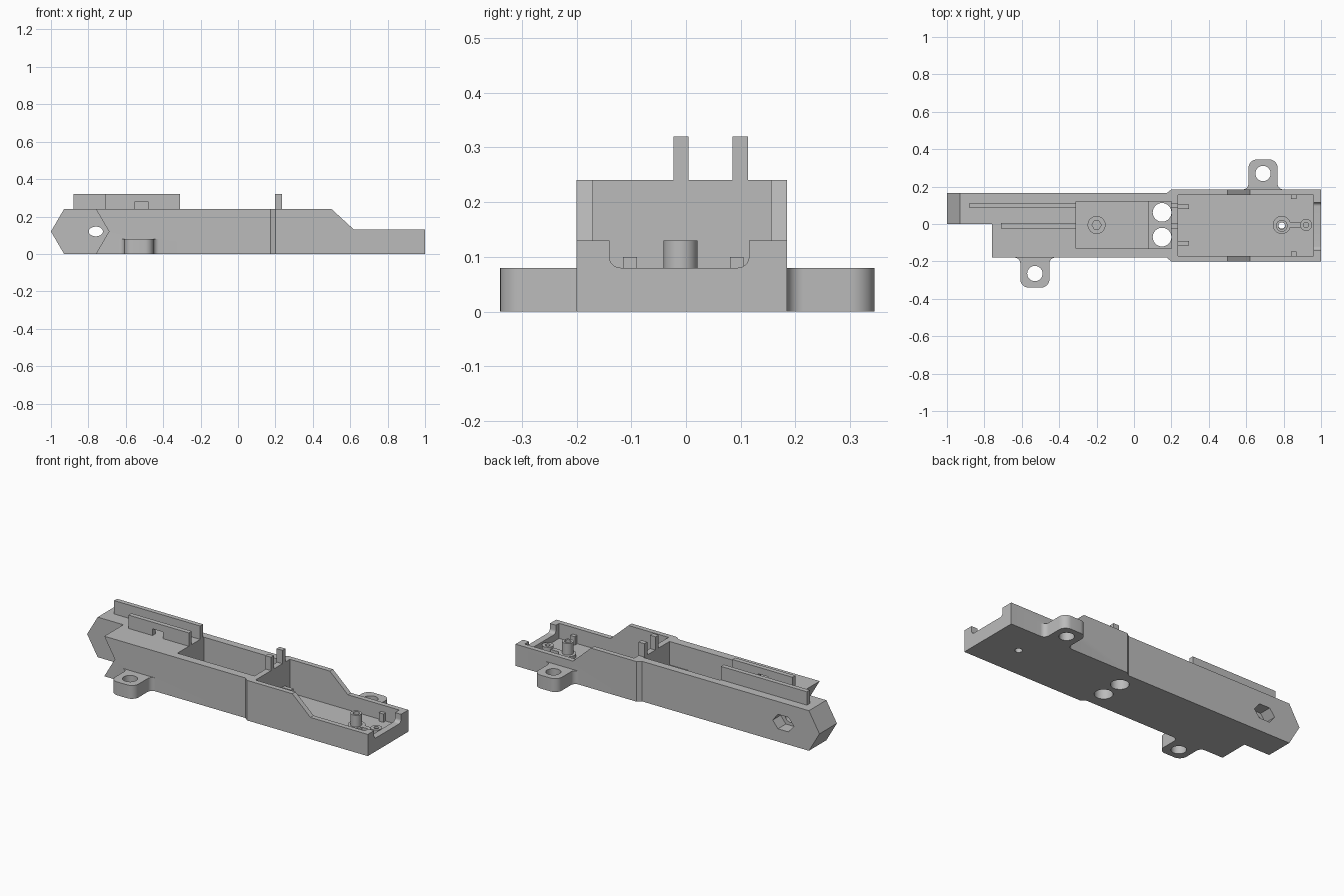
import bpy, bmesh
from math import sin, cos, pi, radians
from mathutils import Matrix

cube = bpy.data.objects.get("Cube")
if cube:
    bpy.data.objects.remove(cube, do_unlink=True)

# One grey plastic for everything
GREY = (0.5, 0.5, 0.5, 1.0)
plastic = bpy.data.materials.new("grey plastic")
plastic.use_nodes = True
plastic.diffuse_color = GREY
plastic.node_tree.nodes["Principled BSDF"].inputs["Base Color"].default_value = GREY


def prism(name, outline, axis, lo, hi):
    """Extrude a 2D outline along y (outline in x, z) or z (outline in x, y)."""
    bm = bmesh.new()
    place = (lambda a, b: (a, lo, b)) if axis == "y" else (lambda a, b: (a, b, lo))
    face = bm.faces.new([bm.verts.new(place(a, b)) for a, b in outline])
    ext = bmesh.ops.extrude_face_region(bm, geom=[face])
    move = (0, hi - lo, 0) if axis == "y" else (0, 0, hi - lo)
    bmesh.ops.translate(bm, vec=move, verts=[v for v in ext["geom"] if isinstance(v, bmesh.types.BMVert)])
    bmesh.ops.recalc_face_normals(bm, faces=bm.faces)
    mesh = bpy.data.meshes.new(name)
    bm.to_mesh(mesh)
    bm.free()
    mesh.materials.append(plastic)
    obj = bpy.data.objects.new(name, mesh)
    bpy.context.collection.objects.link(obj)
    return obj


def box(name, x0, x1, y0, y1, z0, z1):
    return prism(name, [(x0, y0), (x1, y0), (x1, y1), (x0, y1)], "z", z0, z1)


def arc(cx, cy, rx, a0, a1, n=8, ry=None):
    """Points on an arc, angles in degrees."""
    angles = [radians(a0 + (a1 - a0) * i / n) for i in range(n + 1)]
    return [(cx + rx * cos(a), cy + (ry or rx) * sin(a)) for a in angles]


def cylinder(name, x, y, r, z0, z1, n=32):
    return prism(name, arc(x, y, r, 0, 360, n)[:-1], "z", z0, z1)


def combine(target, tool, operation="DIFFERENCE"):
    tool.hide_render = True
    mod = target.modifiers.new("bool", "BOOLEAN")
    mod.operation, mod.solver, mod.object = operation, "EXACT", tool
    bpy.context.view_layer.objects.active = target
    bpy.ops.object.modifier_apply(modifier=mod.name)
    bpy.data.objects.remove(tool, do_unlink=True)


def tube(name, x, y, ro, ri, z0, z1, n=32):
    obj = cylinder(name, x, y, ro, z0, z1)
    combine(obj, cylinder("bore", x, y, ri, z0 - 0.1, z1 + 0.1, n))
    return obj


# Main housing: one half ends in a point, the other in a matching notch
FLOOR, TOP = 0.04, 0.24
body = prism("housing", [(-0.93, 0), (0.19, 0), (0.19, TOP), (-0.93, TOP), (-1, 0.12)], "y", 0, 0.165)
combine(body, prism("notched_half", [(-0.76, 0), (0.19, 0), (0.19, TOP), (-0.76, TOP), (-0.69, 0.12)],
                    "y", -0.18, 0), "UNION")
tray = prism("tray", [(0.175, -0.18), (0.2, -0.2), (1, -0.2), (1, 0.185), (0.2, 0.185), (0.175, 0.165)],
             "z", 0, TOP)
combine(tray, prism("slope", [(0.4345, 0.3), (0.62, 0.13), (1.1, 0.13), (1.1, 0.3)], "y", -0.4, 0.4))
combine(body, tray, "UNION")

# Compartments, with a raised shelf beside the dividing wall
combine(body, box("deep_bay", -0.31, 0.075, -0.13, 0.12, FLOOR, 0.4))
combine(body, box("shelf_bay", 0.07, 0.2, -0.13, 0.12, 0.1, 0.4))
combine(body, box("tray_bay", 0.235, 0.96, -0.17, 0.155, FLOOR, 0.4))

# Rounded opening in the end wall
r = 0.02
opening = prism("opening", [(-0.14, 0.3)] + arc(-0.12, 0.1, r, 180, 270) + arc(0.095, 0.1, r, 270, 360)
                + [(0.115, 0.3)], "y", 0, 0.2)
opening.data.transform(Matrix.Translation((0.9, 0, 0)) @ Matrix(((0, 1, 0, 0), (1, 0, 0, 0), (0, 0, 1, 0), (0, 0, 0, 1))))
opening.data.flip_normals()
combine(body, opening)

# Screw holes through the floor, and the cross bolt hole with its nut pocket
for x, y, rad in ((0.15, 0.062, 0.05), (0.15, -0.07, 0.05), (0.79, -0.005, 0.02)):
    combine(body, cylinder("floor_hole", x, y, rad, -0.1, 0.3))
combine(body, prism("bolt_hole", arc(-0.76, 0.12, 0.038, 0, 360, 32, 0.026)[:-1], "y", -0.1, 0.3))
combine(body, prism("nut_pocket", arc(-0.76, 0.12, 0.07, 0, 360, 6, 0.05)[:-1], "y", 0.09, 0.3))

# Mounting ears, the same shape turned half a circle
ear_outline = ([(-0.108, 0.01)] + arc(-0.108, -0.03, 0.03, 90, 0) + arc(-0.033, -0.115, 0.045, 180, 270)
               + arc(0.033, -0.115, 0.045, 270, 360) + arc(0.108, -0.03, 0.03, 180, 90) + [(0.108, 0.01)])
for name, x, y, s in (("front_ear", -0.53, -0.18, 1), ("rear_ear", 0.69, 0.185, -1)):
    ear = prism(name, [(x + s * a, y + s * b) for a, b in ear_outline], "z", 0, 0.08)
    combine(ear, cylinder("ear_hole", x, y - s * 0.085, 0.041, -0.1, 0.2))
    combine(body, ear, "UNION")

# Rails on top and the matching pegs on the dividing wall
for name, x0, y0 in (("rear", -0.88, 0.085), ("front", -0.71, -0.023)):
    rail = box(name + "_rail", x0, -0.31, y0, y0 + 0.028, TOP - 0.01, 0.32)
    if name == "front":
        combine(rail, box("rail_slot", -0.55, -0.48, -0.1, 0.1, 0.2, 0.28))
    box(name + "_peg", 0.197, 0.235, y0, y0 + 0.028, TOP - 0.01, 0.32)

# Screw posts, rib and small stops inside the compartments
tube("bay_post", -0.2, -0.005, 0.048, 0.025, FLOOR - 0.005, 0.1, 6)
tube("tray_post_base", 0.79, -0.005, 0.048, 0.02, FLOOR - 0.005, 0.06)
tube("tray_post", 0.79, -0.01, 0.031, 0.018, FLOOR - 0.005, 0.13)
tube("end_post", 0.92, -0.005, 0.032, 0.014, FLOOR - 0.005, 0.075)
box("post_rib", 0.818, 0.892, -0.018, 0.008, FLOOR - 0.005, 0.06)
for side, y_wall, y_in in (("rear", 0.16, 0.133), ("front", -0.175, -0.148)):
    box(side + "_stop", 0.84, 0.87, min(y_wall, y_in), max(y_wall, y_in), FLOOR - 0.005, 0.09)
for side, y in (("rear", 0.08), ("front", -0.115)):
    box(side + "_tab", 0.23, 0.295, y, y + 0.025, FLOOR - 0.005, 0.1)

# Smooth the round parts, keep the edges crisp
for obj in bpy.context.scene.objects:
    obj.select_set(obj.type == "MESH")
bpy.context.view_layer.objects.active = body
bpy.ops.object.shade_smooth_by_angle(angle=radians(30))
